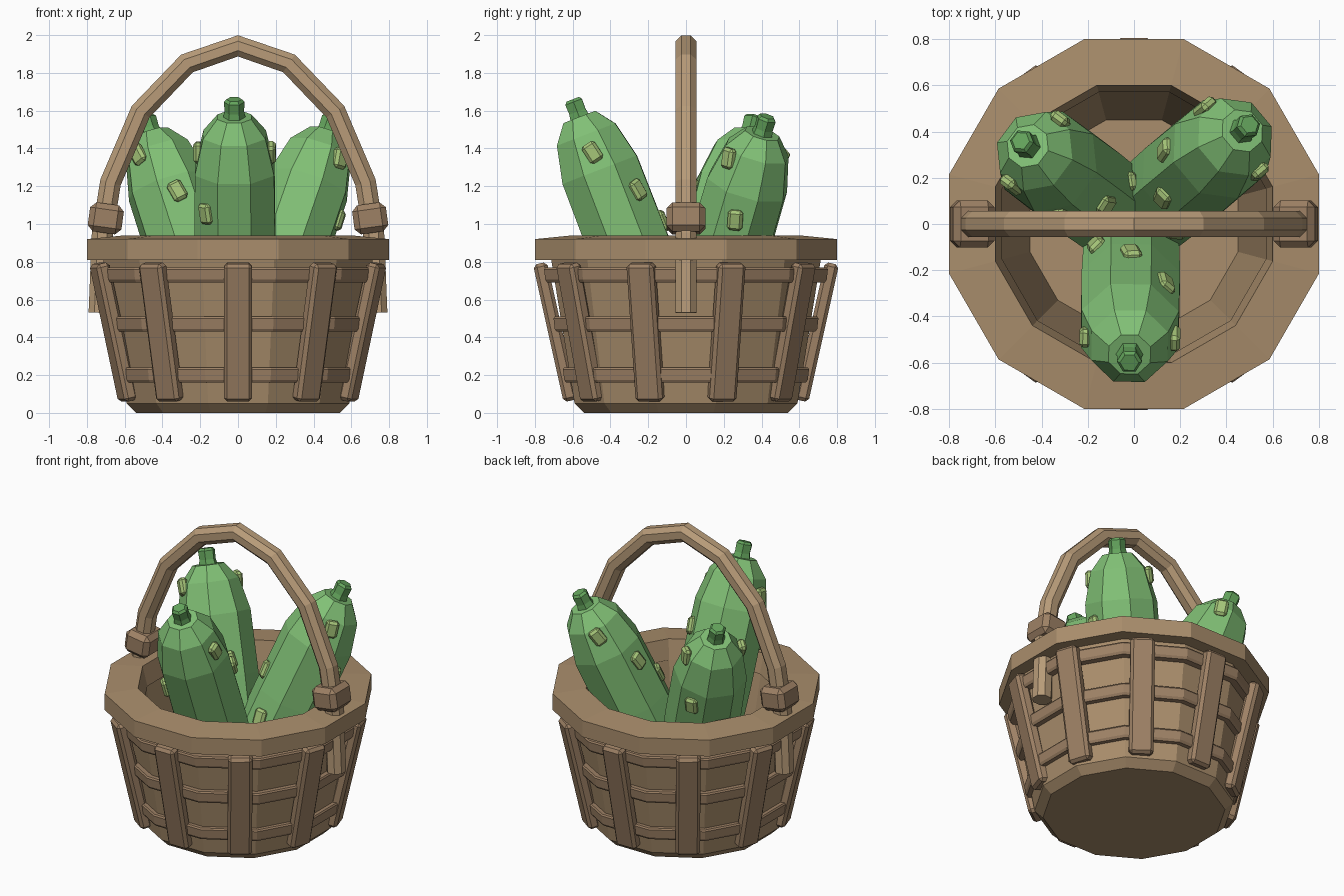
import bpy, bmesh, math
from mathutils import Matrix, Vector

if "Cube" in bpy.data.objects:
    bpy.data.objects.remove(bpy.data.objects["Cube"])

def mat(name, c):
    m = bpy.data.materials.new(name)
    m.diffuse_color = (*c, 1)
    m.use_nodes = True
    m.node_tree.nodes["Principled BSDF"].inputs["Base Color"].default_value = m.diffuse_color
    return m

WOOD = mat("basket_wood", (0.40, 0.27, 0.15))
DARK = mat("slat_wood", (0.34, 0.22, 0.13))
LIGHT = mat("handle_wood", (0.48, 0.33, 0.19))
GREEN = mat("skin_green", (0.22, 0.53, 0.18))
STEM = mat("stem_green", (0.13, 0.38, 0.11))
BUMP = mat("bump_green", (0.38, 0.56, 0.19))

def finish(bm, name, material, matrix=None):
    bmesh.ops.recalc_face_normals(bm, faces=bm.faces)
    me = bpy.data.meshes.new(name)
    bm.to_mesh(me)
    bm.free()
    ob = bpy.data.objects.new(name, me)
    me.materials.append(material)
    if matrix is not None:
        ob.matrix_world = matrix
    bpy.context.collection.objects.link(ob)
    return ob

def skin(rings, name, material, closed=False, matrix=None):
    """Bridge equal rings of points; cap the ends or close the loop."""
    bm = bmesh.new()
    vs = [[bm.verts.new(p) for p in r] for r in rings]
    n = len(vs[0])
    pairs = list(zip(vs, vs[1:])) + ([(vs[-1], vs[0])] if closed else [])
    for a, b in pairs:
        for i in range(n):
            bm.faces.new((a[i], a[(i + 1) % n], b[(i + 1) % n], b[i]))
    if not closed:
        bm.faces.new(vs[0])
        bm.faces.new(vs[-1])
    return finish(bm, name, material, matrix)

def lathe(profile, sides, name, material, closed=False, matrix=None):
    """Profile holds (flat-to-centre radius, z)."""
    k = 1 / math.cos(math.pi / sides)
    ang = [2 * math.pi * (i + 0.5) / sides for i in range(sides)]
    rings = [[(r * k * math.cos(a), r * k * math.sin(a), z) for a in ang] for r, z in profile]
    return skin(rings, name, material, closed, matrix)

def box(size, bevel, name, material, matrix):
    bm = bmesh.new()
    bmesh.ops.create_cube(bm, size=1, matrix=Matrix.Diagonal((*size, 1)))
    bmesh.ops.bevel(bm, geom=bm.edges[:], offset=bevel, segments=1, affect='EDGES')
    return finish(bm, name, material, matrix)

def R(deg, axis):
    return Matrix.Rotation(math.radians(deg), 4, axis)

T = Matrix.Translation

# basket shell, hollow, and rim
lathe([(0.54, 0), (0.59, 0.05), (0.715, 0.82), (0.58, 0.82), (0.45, 0.1)], 12, "basket_body", WOOD)
lathe([(0.8, 0.81), (0.8, 0.92), (0.6, 0.94), (0.57, 0.81)], 12, "basket_rim", WOOD, closed=True)

# horizontal woven bands following the taper
for i, (z, r) in enumerate([(0.2, 0.645), (0.47, 0.695), (0.73, 0.745)]):
    lathe([(r - 0.01, z - 0.04), (r, z - 0.025), (r + 0.006, z + 0.03), (r, z + 0.04),
           (r - 0.07, z + 0.04), (r - 0.07, z - 0.04)], 12, f"band_{i}", DARK, closed=True)

# ten leaning upright slats
lean = math.degrees(math.atan2(0.16, 0.72))
for i in range(10):
    box((0.075, 0.15, 0.745), 0.018, f"slat_{i}", DARK,
        R(-90 + 36 * i, 'Z') @ T((0.692, 0, 0.428)) @ R(lean, 'Y'))

# arched handle with chamfered section
half = [(0.735, 0.53), (0.718, 0.95), (0.675, 1.22), (0.515, 1.595), (0.27, 1.85)]
path = half + [(0, 1.943)] + [(-x, z) for x, z in reversed(half)]
w, c = 0.056, 0.025
section = [(w, c), (c, w), (-c, w), (-w, c), (-w, -c), (-c, -w), (c, -w), (w, -c)]
rings = []
for i, p in enumerate(path):
    a, b = Vector(path[max(i - 1, 0)]), Vector(path[min(i + 1, len(path) - 1)])
    t = (b - a).normalized()
    nx, nz = t.y, -t.x
    rings.append([(p[0] + nx * v, u, p[1] + nz * v) for u, v in section])
skin(rings, "handle", LIGHT)

# clips holding the handle
for s, side in ((1, "right"), (-1, "left")):
    box((0.18, 0.205, 0.155), 0.03, f"handle_clip_{side}", DARK,
        T((s * 0.7, 0, 1.03)) @ R(-s * 8, 'Y'))

# three leaning vegetables: stem tip positions
for n, tip in {"front": (-0.02, -0.6, 1.66), "right": (0.5, 0.43, 1.57), "left": (-0.49, 0.36, 1.57)}.items():
    base = Vector((-0.01, 0, 0.1))
    d = Vector(tip) - base
    az = math.degrees(math.atan2(d.y, d.x))
    tilt = math.degrees(math.atan2(d.xy.length, d.z))
    M = T(base) @ R(az, 'Z') @ R(tilt, 'Y')
    L = d.length - 0.1
    lathe([(0.09, 0.05), (0.17, 0.14), (0.205, 0.35), (0.213, 0.8), (0.21, L - 0.3),
           (0.165, L - 0.1), (0.09, L)], 8, f"{n}_vegetable", GREEN, matrix=M)
    lathe([(0.055, L - 0.02), (0.045, L + 0.03), (0.047, L + 0.085), (0.035, L + 0.1)],
          6, f"{n}_stem", STEM, matrix=M)
    # small raised bumps at (angle round the body, distance along it)
    for i, (ang, s) in enumerate([(90, 1.37), (-90, 1.37), (135, 1.1), (-45, 1.08), (180, 0.9),
                                  (-135, 0.65), (45, 0.7)]):
        r = 0.213 if s < L - 0.3 else 0.213 - 0.2 * (s - L + 0.3)
        box((0.05, 0.08, 0.11), 0.015, f"{n}_bump_{i}", BUMP,
            M @ R(ang, 'Z') @ T((r, 0, s)) @ R(12, 'X'))
